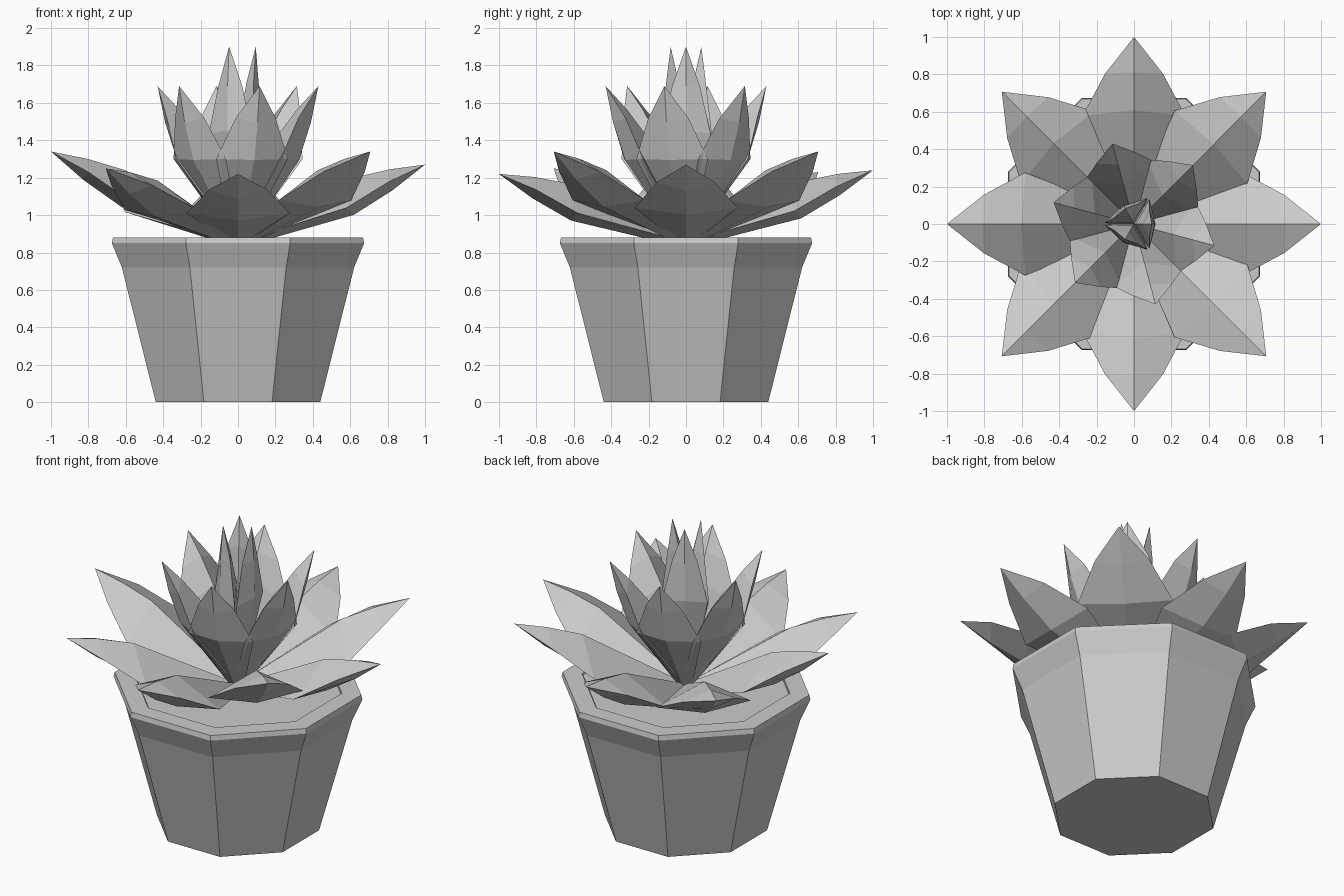
import bpy, bmesh
from math import radians, cos, sin, atan2, hypot, pi
from mathutils import Vector

cube = bpy.data.objects.get("Cube")
if cube:
    bpy.data.objects.remove(cube, do_unlink=True)

# Single flat colour
grey = bpy.data.materials.new("plain_grey")
grey.use_nodes = True
colour = (0.6, 0.6, 0.6, 1)
grey.diffuse_color = colour
grey.node_tree.nodes["Principled BSDF"].inputs["Base Color"].default_value = colour


def finish(bm, name):
    bmesh.ops.recalc_face_normals(bm, faces=bm.faces)
    mesh = bpy.data.meshes.new(name)
    bm.to_mesh(mesh)
    bm.free()
    mesh.materials.append(grey)
    obj = bpy.data.objects.new(name, mesh)
    bpy.context.collection.objects.link(obj)
    return obj


def bridge(bm, a, b):
    for i in range(len(a)):
        j = (i + 1) % len(a)
        bm.faces.new((a[i], a[j], b[j], b[i]))


def octagon_lathe(name, profile):
    """Stack eight-sided rings from (radius, height) pairs and cap both ends."""
    bm = bmesh.new()
    rings = [[bm.verts.new((r * cos((k + 0.5) * pi / 4), r * sin((k + 0.5) * pi / 4), z))
              for k in range(8)] for r, z in profile]
    for a, b in zip(rings, rings[1:]):
        bridge(bm, a, b)
    bm.faces.new(rings[0])
    bm.faces.new(rings[-1])
    return finish(bm, name)


# Pot with flared rim, and soil
octagon_lathe("pot", [(0.476, 0), (0.672, 0.72), (0.73, 0.85), (0.724, 0.88),
                      (0.61, 0.88), (0.60, 0.83)])
octagon_lathe("soil", [(0.60, 0.82), (0.605, 0.873)])

# Leaf stations: (along, half width), side lift, top (along, lift), bottom (along, lift)
STATIONS = [
    (0.04, 0.06, 0.0, 0.04, 0.03, 0.04, -0.03),
    (0.56, 0.275, -0.05, 0.64, 0.085, 0.58, -0.10),
    (0.80, 0.155, -0.01, 0.83, 0.05, 0.80, -0.06),
]
ROOT_Z = 0.85


def leaf(name, azimuth, reach, tip_z, width=1.0, depth=1.0):
    """Faceted pointed leaf from the plant centre to a tip."""
    rise = tip_z - ROOT_Z
    length, tilt = hypot(reach, rise), atan2(rise, reach)
    a = radians(azimuth)
    out = Vector((cos(a), sin(a), 0))
    up = Vector((0, 0, 1))
    side = up.cross(out)
    axis = out * cos(tilt) + up * sin(tilt)
    normal = up * cos(tilt) - out * sin(tilt)
    bm = bmesh.new()

    def point(along, across, lift):
        return bm.verts.new(up * ROOT_Z + axis * along * length
                            + side * across * width + normal * lift * depth)

    rings = [[point(u, w, s), point(ut, 0, t), point(u, -w, s), point(ub, 0, b)]
             for u, w, s, ut, t, ub, b in STATIONS]
    for r0, r1 in zip(rings, rings[1:]):
        bridge(bm, r0, r1)
    bm.faces.new(rings[0])
    tip = point(1, 0, 0)
    for i in range(4):
        bm.faces.new((rings[-1][i], rings[-1][(i + 1) % 4], tip))
    return finish(bm, name)


# Outer ring of spreading leaves, each with its own droop
for i, tip_z in enumerate((1.27, 1.34, 1.24, 1.23, 1.34, 1.25, 1.22, 1.34)):
    leaf(f"outer_leaf_{i + 1}", i * 45, 1.0, tip_z)

# Middle ring of upright leaves
for i in range(6):
    leaf(f"middle_leaf_{i + 1}", 45 + i * 60, 0.445, 1.69, 0.72, 0.9)

# Central bud leaves
for i in range(3):
    leaf(f"centre_leaf_{i + 1}", i * 120, 0.095, 1.9, 0.48, 0.6)
